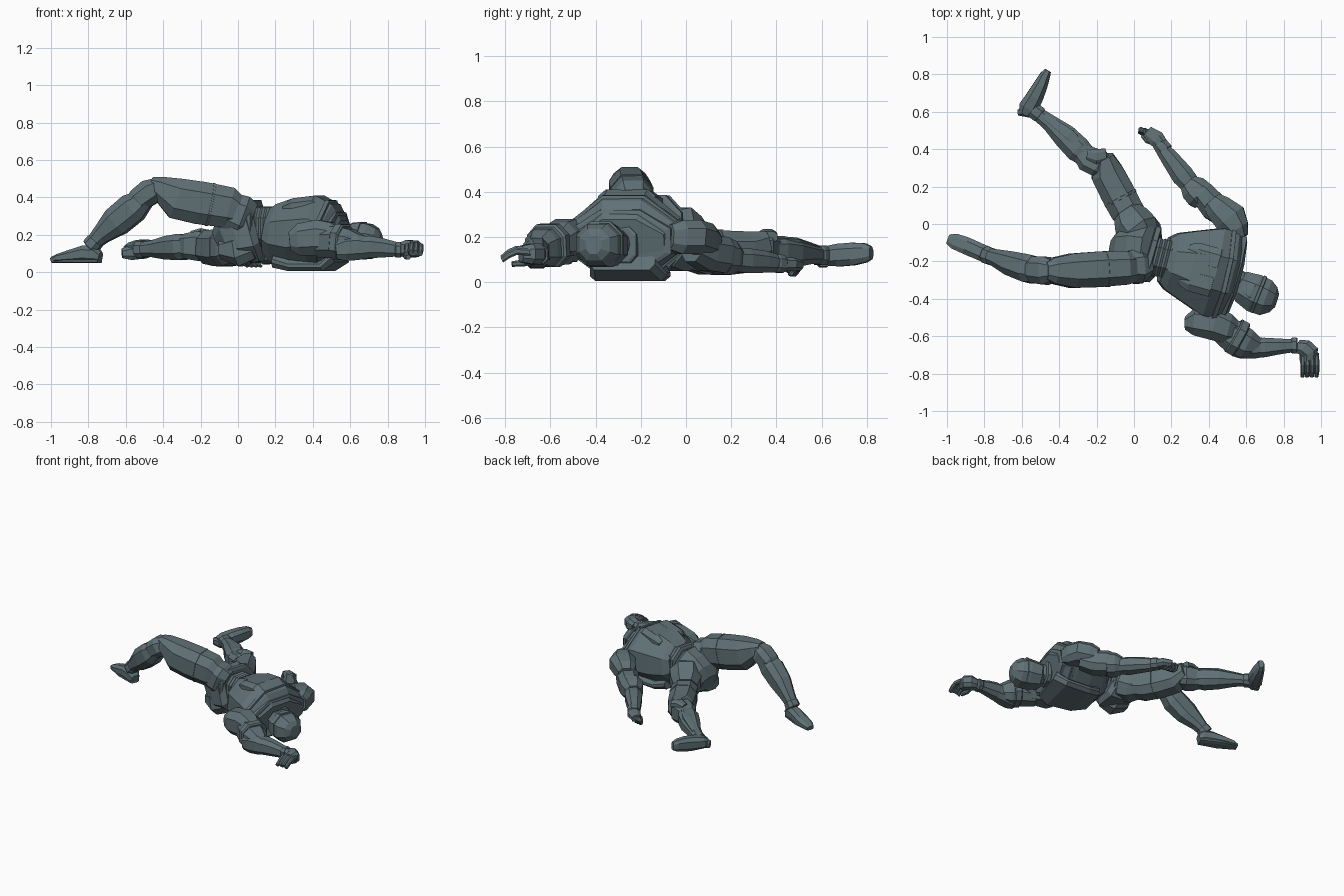
import bpy, bmesh, math
from mathutils import Vector

slate = bpy.data.materials.new("slate_grey")
slate.diffuse_color = (0.115, 0.162, 0.178, 1)


def loft(name, stations, roll=0, c=0.5, sides=8, d=None):
    """Faceted tube; each station is (x, y, z, half_width, half_height)."""
    d = c if d is None else d
    pts = [Vector(s[:3]) for s in stations]
    axis = (pts[-1] - pts[0]).normalized()
    bm = bmesh.new()
    rings = []
    for i, s in enumerate(stations):
        a, b = pts[max(i - 1, 0)], pts[min(i + 1, len(pts) - 1)]
        t = ((b - a).normalized() + axis).normalized()
        side = t.cross(Vector((0, 0, 1))).normalized()
        up = side.cross(t)
        cr, sr = math.cos(roll), math.sin(roll)
        side, up = side * cr + up * sr, up * cr - side * sr
        if sides == 8:
            prof = [(1, -d), (1, d), (c, 1), (-c, 1), (-1, d), (-1, -d), (-c, -1), (c, -1)]
        else:
            prof = [(math.cos(2 * math.pi * k / sides), math.sin(2 * math.pi * k / sides)) for k in range(sides)]
        rings.append([bm.verts.new(pts[i] + side * u * s[3] + up * v * s[4]) for u, v in prof])
    n = len(rings[0])
    for r, q in zip(rings, rings[1:]):
        for k in range(n):
            bm.faces.new((r[k], r[(k + 1) % n], q[(k + 1) % n], q[k]))
    bm.faces.new(rings[0][::-1])
    bm.faces.new(rings[-1])
    bmesh.ops.recalc_face_normals(bm, faces=bm.faces)
    me = bpy.data.meshes.new(name)
    bm.to_mesh(me)
    bm.free()
    me.materials.append(slate)
    ob = bpy.data.objects.new(name, me)
    bpy.context.collection.objects.link(ob)
    return ob


def band(name, a, b, w, h, roll=0, c=0.5, d=None):
    """Short armour band between two points with a bevelled rim."""
    a, b = Vector(a), Vector(b)
    loft(name, [(*a.lerp(b, f), w * k, h * k)
                for f, k in ((0, .9), (.15, 1), (.85, 1), (1, .9))], roll, c, d=d)


# Ribbed waist
ribs = []
for i in range(10):
    x = 0.085 + i * 0.012
    k = 1.0 if i % 2 else 0.93
    ribs.append((x, -0.165 - i * 0.003, 0.235, 0.105 * k, 0.115 * k))
loft("waist_ribs", ribs)

# Chest, shoulder bands, breast plates and back plate
loft("chest", [(.16, -.19, .22, .12, .12), (.2, -.2, .21, .155, .155),
               (.3, -.225, .205, .195, .19), (.42, -.255, .21, .24, .2),
               (.49, -.275, .19, .24, .175), (.545, -.29, .17, .2, .11)], c=.38, d=.38)
band("shoulder_band", (.455, -.265, .2), (.485, -.272, .195), .25, .19, c=.38, d=.38)
band("collar_band", (.505, -.28, .185), (.54, -.29, .18), .23, .14, c=.4, d=.4)
for s, tag in ((1, "left"), (-1, "right")):
    ox, oy = .018 * s, .06 * s
    loft(tag + "_breast_plate", [(.27 + ox, -.215 + oy, .335, .05, .03), (.32 + ox, -.23 + oy, .345, .07, .05),
                                 (.43 + ox, -.26 + oy, .355, .07, .055), (.5 + ox, -.28 + oy, .315, .05, .03)])
loft("back_plate", [(.21, -.2, .06, .12, .035), (.3, -.225, .035, .16, .03),
                    (.48, -.255, .035, .175, .03), (.54, -.28, .09, .15, .04)], c=.85, d=.3)

# Neck and head
loft("neck", [(.52, -.29, .17, .075, .08), (.55, -.3, .17, .06, .065), (.61, -.34, .17, .06, .065)], sides=12)
band("neck_ring", (.53, -.285, .165), (.56, -.297, .165), .08, .08, c=.6)
loft("head", [(.545, -.325, .16, .05, .06), (.575, -.335, .16, .085, .085),
              (.645, -.37, .165, .103, .098), (.705, -.395, .165, .098, .093),
              (.745, -.405, .165, .07, .07), (.765, -.41, .165, .035, .04)], c=.45)
band("brow_band", (.655, -.372, .168), (.675, -.38, .168), .105, .1, c=.45)
loft("face_plate", [(.58, -.335, .22, .045, .025), (.63, -.36, .232, .06, .033), (.69, -.39, .225, .05, .03)])

# Pelvis and hips
loft("pelvis", [(.115, -.16, .225, .12, .13), (.08, -.155, .22, .155, .17),
                (.0, -.145, .2, .155, .155), (-.06, -.14, .18, .13, .12), (-.1, -.13, .15, .07, .07)])
band("belt", (.075, -.155, .225), (.11, -.165, .225), .15, .16)
loft("left_hip", [(.08, -.1, .22, .07, .1), (.04, -.05, .2, .11, .14),
                  (0, .0, .17, .105, .13), (-.03, .05, .15, .08, .1)])
loft("right_hip", [(.07, -.22, .28, .06, .09), (.02, -.225, .3, .095, .11), (-.06, -.23, .33, .08, .1)])
loft("right_seat", [(.08, -.24, .15, .05, .08), (.0, -.21, .12, .09, .09), (-.09, -.19, .12, .06, .05)])

# Raised right leg
loft("right_thigh", [(.03, -.23, .31, .07, .07), (-.05, -.235, .345, .09, .11),
                     (-.2, -.243, .37, .095, .115), (-.33, -.25, .395, .092, .11),
                     (-.43, -.25, .455, .07, .06), (-.47, -.25, .475, .045, .035)])
band("right_thigh_seam", (-.14, -.24, .36), (-.155, -.241, .363), .096, .116)
loft("right_knee", [(-.42, -.25, .46, .05, .05), (-.47, -.25, .43, .075, .07),
                    (-.53, -.245, .385, .07, .065), (-.57, -.24, .35, .05, .05)])
loft("right_knee_cap", [(-.43, -.25, .485, .035, .02), (-.49, -.25, .45, .045, .03), (-.55, -.245, .395, .035, .025)])
loft("right_calf", [(-.49, -.25, .4, .06, .05), (-.56, -.24, .345, .075, .08),
                    (-.65, -.215, .27, .065, .078), (-.73, -.185, .2, .047, .05), (-.79, -.165, .14, .036, .035)])
loft("right_shin_plate", [(-.55, -.24, .39, .03, .02), (-.65, -.215, .325, .045, .02), (-.77, -.175, .195, .03, .015)])
band("right_ankle", (-.76, -.175, .17), (-.79, -.165, .135), .046, .045)
loft("right_foot", [(-.735, -.185, .08, .03, .025), (-.76, -.175, .095, .045, .045),
                    (-.82, -.15, .098, .045, .045), (-.9, -.115, .085, .046, .032),
                    (-.96, -.092, .075, .042, .022), (-.995, -.08, .068, .025, .012)])
loft("right_sole", [(-.74, -.185, .06, .035, .012), (-.87, -.13, .06, .045, .012), (-.99, -.08, .06, .028, .01)])

# Outstretched left leg
loft("left_thigh", [(.01, .0, .15, .08, .09), (-.04, .075, .135, .09, .1),
                    (-.09, .17, .13, .092, .098), (-.145, .275, .135, .088, .09), (-.16, .36, .17, .05, .055)])
band("left_thigh_seam", (-.068, .13, .132), (-.076, .145, .132), .094, .101)
loft("left_knee", [(-.15, .29, .135, .055, .06), (-.19, .325, .14, .075, .08),
                   (-.25, .35, .14, .07, .07), (-.29, .39, .14, .05, .06)], c=.6)
loft("left_knee_cap", [(-.15, .37, .2, .035, .025), (-.2, .36, .21, .04, .025), (-.25, .37, .2, .025, .02)])
loft("left_calf", [(-.23, .34, .14, .05, .055), (-.3, .4, .135, .07, .07),
                   (-.37, .47, .13, .065, .063), (-.45, .54, .125, .045, .045), (-.53, .6, .12, .035, .035)])
loft("left_shin_plate", [(-.25, .385, .19, .02, .015), (-.35, .475, .18, .035, .018), (-.48, .575, .15, .02, .015)])
band("left_ankle", (-.5, .58, .12), (-.54, .61, .12), .043, .043)
loft("left_foot", [(-.585, .585, .11, .03, .03), (-.565, .62, .115, .052, .042),
                   (-.53, .68, .12, .046, .05), (-.5, .74, .125, .038, .05),
                   (-.475, .795, .13, .028, .042), (-.46, .82, .13, .018, .028)])
loft("left_heel", [(-.62, .595, .1, .015, .025), (-.57, .605, .105, .035, .04), (-.53, .61, .11, .03, .04)])


def arm(tag, parts):
    for part, stations in parts.items():
        loft(tag + "_" + part, stations)


# Left arm lying beside the body
arm("left", {
    "shoulder": [(.575, -.075, .2, .04, .055), (.555, -.03, .2, .065, .075), (.515, .03, .2, .09, .075),
                 (.455, .085, .185, .075, .075), (.42, .12, .17, .055, .055)],
    "upper_arm": [(.5, .03, .16, .06, .07), (.43, .09, .13, .075, .08),
                  (.37, .16, .12, .067, .08), (.31, .21, .11, .05, .055)],
    "elbow": [(.375, .12, .115, .06, .06), (.355, .155, .115, .08, .082),
              (.32, .19, .11, .075, .075), (.29, .22, .105, .05, .055)],
    "forearm": [(.32, .19, .1, .05, .05), (.26, .26, .095, .06, .055),
                (.2, .34, .09, .05, .048), (.13, .43, .08, .034, .034)],
    "hand": [(.16, .41, .08, .032, .03), (.12, .455, .08, .045, .03), (.07, .495, .075, .032, .024)]})
band("left_wrist", (.17, .39, .085), (.14, .425, .08), .042, .04)
for i in range(4):
    x, y = .045 + i * .024, .505 - i * .006
    loft("left_finger", [(x + .015, y - .01, .085, .013, .013), (x - .008, y, .07, .013, .013),
                         (x - .012, y - .015, .045, .011, .011), (x + .006, y - .028, .03, .009, .009)])
loft("left_thumb", [(.11, .43, .075, .012, .012), (.07, .445, .06, .013, .013), (.045, .47, .04, .009, .009)])

# Right arm reaching past the head
arm("right", {
    "shoulder": [(.275, -.53, .165, .035, .05), (.325, -.52, .175, .075, .085),
                 (.43, -.53, .185, .092, .095), (.5, -.56, .18, .08, .085), (.55, -.58, .165, .055, .06)],
    "shoulder_joint": [(.42, -.4, .2, .07, .08), (.42, -.46, .19, .065, .08), (.41, -.53, .18, .06, .07)],
    "upper_arm": [(.44, -.54, .16, .07, .08), (.53, -.6, .16, .088, .085),
                  (.6, -.64, .15, .08, .08), (.66, -.66, .14, .05, .055)],
    "elbow": [(.52, -.67, .12, .035, .05), (.57, -.66, .13, .06, .07),
              (.64, -.66, .135, .06, .07), (.7, -.66, .13, .05, .055)],
    "forearm": [(.6, -.665, .13, .055, .055), (.7, -.66, .135, .052, .06),
                (.77, -.655, .13, .043, .052), (.87, -.65, .12, .032, .035)],
    "hand": [(.87, -.65, .12, .035, .035), (.91, -.66, .125, .046, .046),
             (.945, -.69, .125, .046, .045), (.94, -.73, .125, .038, .036)]})
band("right_arm_band", (.53, -.595, .165), (.575, -.62, .16), .098, .095)
band("right_wrist", (.84, -.65, .12), (.875, -.65, .12), .042, .042)
for i in range(4):
    x, z = .9 + i * .025, .145 - abs(i - 1.5) * .008
    loft("right_finger", [(x, -.69, z, .013, .016), (x + .003, -.75, z + .004, .014, .016),
                          (x + .003, -.785, z - .012, .013, .015), (x, -.815, z - .035, .011, .012)])
loft("right_thumb", [(.9, -.67, .1, .016, .016), (.9, -.72, .085, .016, .016), (.91, -.77, .08, .012, .012)])
